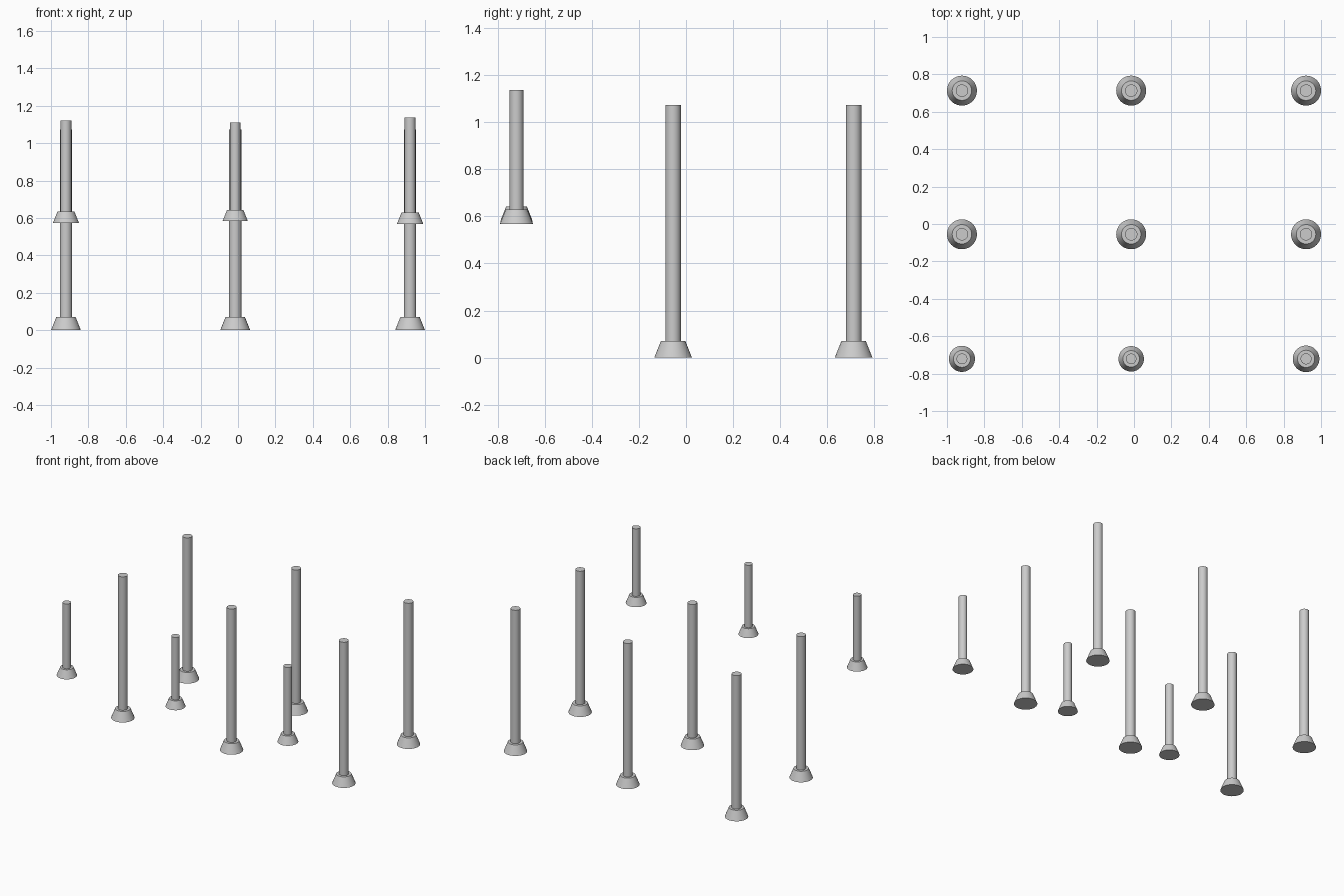
import bpy, math

if "Cube" in bpy.data.objects:
    bpy.data.objects.remove(bpy.data.objects["Cube"])

SIDES = 48


def lathe(name, profile, x, y):
    # spin an (r, z) profile round a vertical axis, capping both ends
    verts, faces = [], []
    for r, z in profile:
        for i in range(SIDES):
            a = 2 * math.pi * i / SIDES
            verts.append((r * math.cos(a), r * math.sin(a), z))
    for k in range(len(profile) - 1):
        for i in range(SIDES):
            j = (i + 1) % SIDES
            b, t = k * SIDES, (k + 1) * SIDES
            faces.append((b + i, b + j, t + j, t + i))
    faces.append(tuple(reversed(range(SIDES))))
    top = (len(profile) - 1) * SIDES
    faces.append(tuple(range(top, top + SIDES)))
    me = bpy.data.meshes.new(name)
    me.from_pydata(verts, [], faces)
    ob = bpy.data.objects.new(name, me)
    ob.location = (x, y, 0)
    bpy.context.collection.objects.link(ob)
    me.shade_smooth()
    me.set_sharp_from_angle(angle=math.radians(30))
    return ob


def post(name, x, y, bottom, top, s):
    # flared foot with a flat shoulder, then a plain shaft
    h = bottom + 0.07 * s
    lathe(name + "_foot", [(0.08 * s, bottom), (0.052 * s, h)], x, y)
    lathe(name + "_shaft", [(0.033 * s, h), (0.033 * s, top)], x, y)


columns = [("left", -0.92), ("middle", -0.015), ("right", 0.92)]

# tall posts: two rows standing on the ground
for row, y in (("centre", -0.055), ("back", 0.713)):
    for side, x in columns:
        post(f"{row}_{side}_post", x, y, 0.0, 1.074, 1.0)

# short raised posts along the front, each slightly different
raised = [(0.574, 1.122, 0.87), (0.583, 1.112, 0.85), (0.567, 1.137, 0.888)]
for (side, x), (bottom, top, s) in zip(columns, raised):
    post(f"front_{side}_post", x, -0.721, bottom, top, s)
